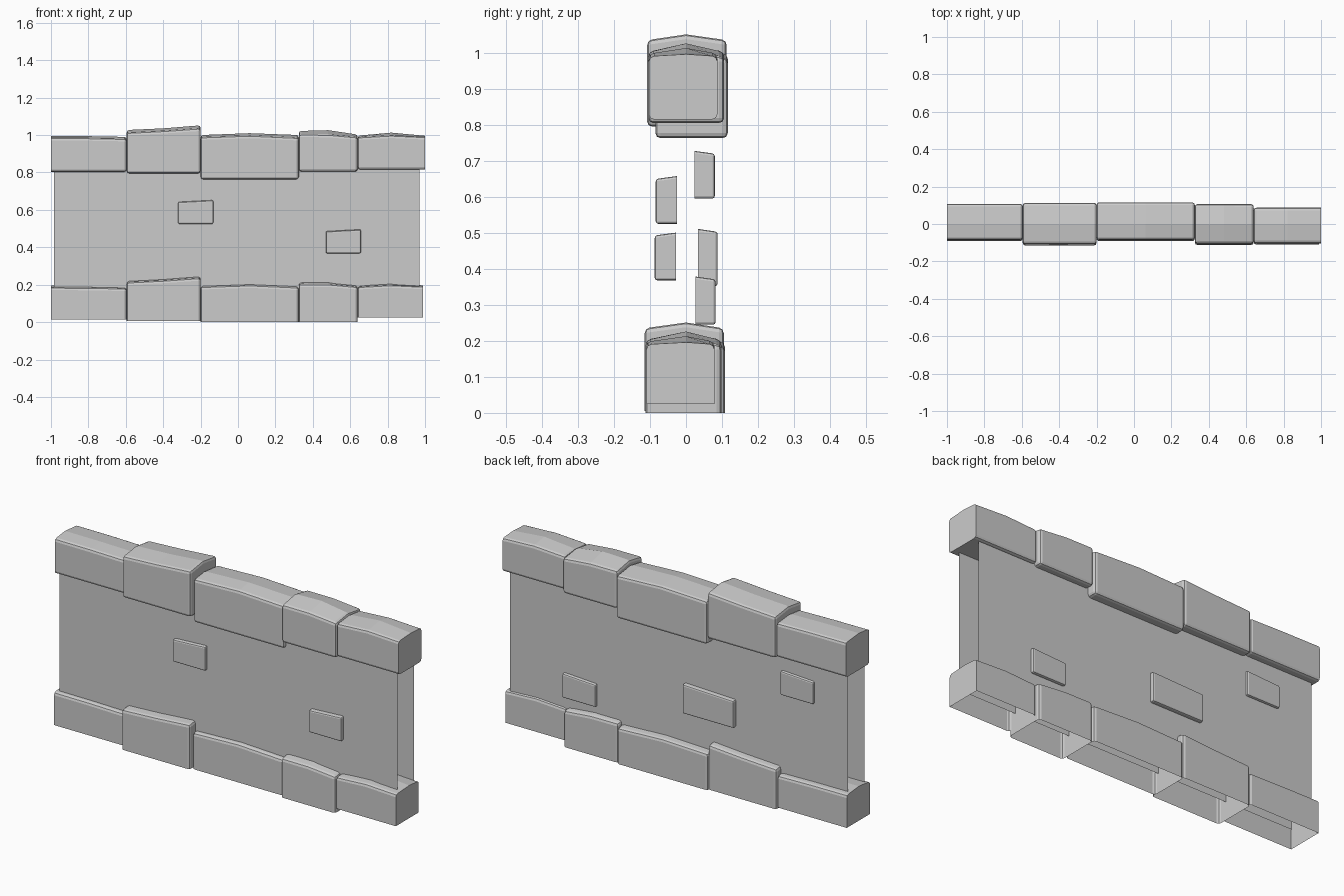
import bpy, bmesh

if "Cube" in bpy.data.objects:
    bpy.data.objects.remove(bpy.data.objects["Cube"])


def finish(bm, name):
    bmesh.ops.recalc_face_normals(bm, faces=bm.faces)
    mesh = bpy.data.meshes.new(name)
    bm.to_mesh(mesh)
    bm.free()
    ob = bpy.data.objects.new(name, mesh)
    bpy.context.collection.objects.link(ob)
    return ob


def bevel_sharp(bm, width, keep=lambda e: True):
    edges = [e for e in bm.edges if len(e.link_faces) == 2
             and e.calc_face_angle(0) > 0.8 and keep(e)]
    bmesh.ops.bevel(bm, geom=edges, offset=width, segments=2, profile=0.5,
                    affect='EDGES')


def stone(name, x0, x1, y0, y1, bottom, edge, ridge, open_bottom=False):
    """Loft a stone through three stations with a ridged top."""
    bm = bmesh.new()
    rings = []
    for i, x in enumerate((x0, (x0 + x1) / 2, x1)):
        pts = ((y0, bottom), (y0, edge[i]), (0, ridge[i]), (y1, edge[i]), (y1, bottom))
        rings.append([bm.verts.new((x, y, z)) for y, z in pts])
    for a, b in zip(rings, rings[1:]):
        for k in range(4 if open_bottom else 5):
            n = (k + 1) % 5
            bm.faces.new((a[k], a[n], b[n], b[k]))
    bm.faces.new(rings[0])
    bm.faces.new(rings[2][::-1])
    bmesh.ops.recalc_face_normals(bm, faces=bm.faces)
    # the outer ends of the wall stay sharp so sections can be joined
    bevel_sharp(bm, 0.014,
                lambda e: not all(abs(v.co.x) > 0.98 for v in e.verts))
    return finish(bm, name)


def small_brick(name, x0, x1, z0, z1, y_in, y_out):
    """Raised brick with a slanted top and an open back inside the wall."""
    bm = bmesh.new()
    ring = []
    for y, drop in ((y_in, 0), (y_out, 0.008)):
        ring.append([bm.verts.new((x, y, z)) for x, z in
                     ((x0, z0), (x1, z0), (x1, z1 - drop), (x0, z1 - drop - 0.01))])
    for k in range(4):
        n = (k + 1) % 4
        bm.faces.new((ring[0][k], ring[0][n], ring[1][n], ring[1][k]))
    bm.faces.new(ring[1])
    bmesh.ops.recalc_face_normals(bm, faces=bm.faces)
    bevel_sharp(bm, 0.007)
    # orient by the open shell: the outer face must point away from the wall
    return finish(bm, name)


# Coping and base courses: x0, x1, y0, y1, coping bottom, base bottom, edge, ridge
stones = [
    (-1.0, -0.595, -0.085, 0.108, 0.803, 0.015, (0.985, 0.984, 0.98), (0.995, 0.994, 0.99)),
    (-0.595, -0.2, -0.108, 0.113, 0.795, 0.005, (1.012, 1.022, 1.036), (1.027, 1.036, 1.052)),
    (-0.2, 0.325, -0.085, 0.116, 0.763, 0.0, (0.988, 0.997, 0.985), (1.0, 1.01, 1.0)),
    (0.325, 0.64, -0.105, 0.106, 0.805, 0.0, (1.003, 1.002, 0.988), (1.022, 1.026, 1.003)),
    (0.64, 1.0, -0.103, 0.087, 0.815, 0.025, (0.988, 0.998, 0.99), (0.997, 1.013, 0.996)),
]
for i, (x0, x1, y0, y1, top_b, base_b, edge, ridge) in enumerate(stones, 1):
    stone(f"coping_stone_{i}", x0, x1, y0, y1, top_b, edge, ridge)
    stone(f"base_stone_{i}", x0, min(x1, 0.99), y0 - 0.007, y1 - 0.008, base_b,
          [z - 0.8 for z in edge], [z - 0.8 for z in ridge], True)

# Wall skins, open at both ends
for name, y in (("front_wall", -0.067), ("back_wall", 0.067)):
    bm = bmesh.new()
    c = [(-0.985, 0.1), (0.97, 0.1), (0.97, 0.88), (-0.985, 0.88)]
    f = bm.faces.new([bm.verts.new((x, y, z)) for x, z in c])
    f.normal_update()
    flip = f.normal.y * y < 0
    mesh_ob = finish(bm, name)
    if (mesh_ob.data.polygons[0].normal.y * y) < 0:
        mesh_ob.data.flip_normals()

# Small raised bricks on both faces
bricks = [
    ("front_brick_1", -0.32, -0.132, 0.525, 0.658, -0.025, -0.084),
    ("front_brick_2", 0.47, 0.657, 0.368, 0.501, -0.028, -0.087),
    ("back_brick_1", 0.467, 0.66, 0.245, 0.379, 0.026, 0.082),
    ("back_brick_2", -0.335, -0.04, 0.352, 0.511, 0.034, 0.088),
    ("back_brick_3", -0.79, -0.6, 0.595, 0.728, 0.023, 0.08),
]
for b in bricks:
    small_brick(*b)
